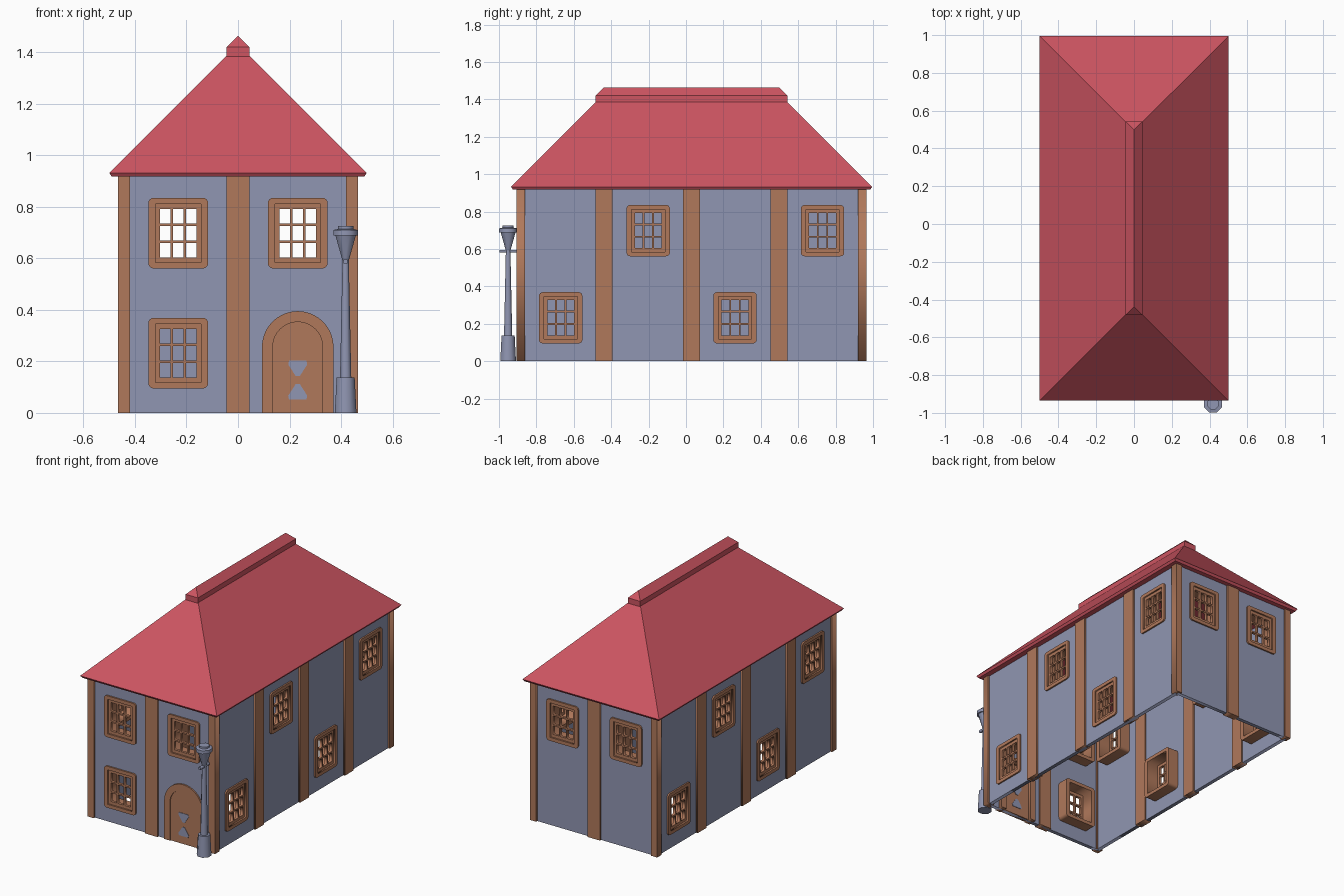
import bpy, bmesh
from math import sin, cos, pi, radians
from mathutils import Matrix, Vector

if "Cube" in bpy.data.objects:
    bpy.data.objects.remove(bpy.data.objects["Cube"])


def material(name, rgb):
    m = bpy.data.materials.new(name)
    m.use_nodes = True
    m.diffuse_color = (*rgb, 1)
    m.node_tree.nodes["Principled BSDF"].inputs["Base Color"].default_value = (*rgb, 1)
    return m


ROOF = material("roof red", (0.61, 0.09, 0.12))
WALL = material("blue grey plaster", (0.28, 0.305, 0.445))
WOOD = material("warm brown wood", (0.435, 0.19, 0.105))

MID_Y = 0.03                # house centre along y
HALF_X, HALF_Y = 0.454, 0.924
EAVE = 0.917
RELIEF = 0.012              # how far posts stand out from the walls


def finish(bm, name, mat):
    bmesh.ops.remove_doubles(bm, verts=bm.verts, dist=1e-5)
    bmesh.ops.recalc_face_normals(bm, faces=bm.faces)
    mesh = bpy.data.meshes.new(name)
    bm.to_mesh(mesh)
    bm.free()
    mesh.materials.clear()
    mesh.materials.append(mat)
    ob = bpy.data.objects.new(name, mesh)
    bpy.context.collection.objects.link(ob)
    return ob


# Outlines in wall coordinates: u along the wall, z up
def rect(u, z, w, h):
    return [(u + a * w / 2, z + b * h / 2) for a, b in ((-1, -1), (1, -1), (1, 1), (-1, 1))]


def rounded(u, z, w, h, r, n=4):
    pts = []
    for k, (a, b) in enumerate(((1, 1), (-1, 1), (-1, -1), (1, -1))):
        for i in range(n + 1):
            t = (k + i / n) * pi / 2
            pts.append((u + a * (w / 2 - r) + r * cos(t), z + b * (h / 2 - r) + r * sin(t)))
    return pts


def arch(u, spring, r, n=20):
    top = [(u + r * cos(pi * i / n), spring + r * sin(pi * i / n)) for i in range(n + 1)]
    return [(u + r, 0)] + top + [(u - r, 0)]


def panel(name, loops, front, back, mat, place):
    """Filled outline with holes, extruded from depth front to back behind the wall face."""
    curve = bpy.data.curves.new(name, "CURVE")
    curve.dimensions = "2D"
    curve.fill_mode = "BOTH"
    curve.extrude = (back - front) / 2
    for pts in loops:
        s = curve.splines.new("POLY")
        s.points.add(len(pts) - 1)
        for p, (u, z) in zip(s.points, pts):
            p.co = (u, z, 0, 1)
        s.use_cyclic_u = True
    tmp = bpy.data.objects.new(name, curve)
    bpy.context.collection.objects.link(tmp)
    bpy.context.view_layer.update()
    mesh = bpy.data.meshes.new_from_object(tmp.evaluated_get(bpy.context.evaluated_depsgraph_get()))
    bm = bmesh.new()
    bm.from_mesh(mesh)
    bpy.data.objects.remove(tmp)
    bpy.data.curves.remove(curve)
    bpy.data.meshes.remove(mesh)
    bm.transform(place @ Matrix.Translation((0, (front + back) / 2, 0)) @ Matrix.Rotation(pi / 2, 4, "X"))
    return finish(bm, name, mat)


WIN_W, WIN_H = 0.178, 0.228


def window(side, u, z, place):
    hole = rect(u, z, WIN_W, WIN_H)
    panel(side + "_window_frame", [rounded(u, z, 0.232, 0.274, 0.02), hole], -0.01, 0.1, WOOD, place)
    # Sash with nine panes left open
    panes = [rect(u + i * 0.051, z + j * 0.066, 0.041, 0.056) for i in (-1, 0, 1) for j in (-1, 0, 1)]
    panel(side + "_window_sash", [hole] + panes, 0.0, 0.018, WOOD, place)


def wall(side, turn, half, dist, windows, posts):
    place = Matrix.Translation((0, MID_Y, 0)) @ Matrix.Rotation(turn, 4, "Z") @ Matrix.Translation((0, -dist, 0))
    holes = [rect(u, z, WIN_W + 0.01, WIN_H + 0.01) for u, z in windows]
    panel(side + "_wall", [rect(0, EAVE / 2, 2 * half - 0.03, EAVE)] + holes, 0, 0.025, WALL, place)
    for u, z in windows:
        window(side, u, z, place)
    for u in posts:
        panel(side + "_post", [rect(u, EAVE / 2, 0.091, EAVE)], -RELIEF, 0.036, WOOD, place)
    return place


# Four walls with timber posts and windows
LOW, HIGH = 0.232, 0.698
U = 0.232
side_windows = [(-0.70, LOW), (-U, HIGH), (U, LOW), (0.70, HIGH)]
side_posts = (-0.468, 0, 0.468)
front = wall("front", 0, HALF_X, HALF_Y, [(-U, LOW), (-U, HIGH), (U, HIGH)], (0,))
wall("back", pi, HALF_X, HALF_Y, [(-U, HIGH), (U, HIGH)], (0,))
wall("left", pi / 2, HALF_Y, HALF_X, side_windows, side_posts)
wall("right", -pi / 2, HALF_Y, HALF_X, side_windows, side_posts)

# Corner posts
for sx in (-1, 1):
    for sy in (-1, 1):
        at = Matrix.Translation((sx * (HALF_X - 0.011), MID_Y + sy * (HALF_Y - 0.011), 0))
        panel("corner_post", [rect(0, EAVE / 2, 0.046, EAVE)], -0.023, 0.023, WOOD, at)

# Arched door: surround, leaf and two inlays
SPRING = 0.256
panel("door_surround", [arch(U, SPRING, 0.139) + arch(U, SPRING, 0.097)[::-1]], -0.01, 0.05, WOOD, front)
panel("door_leaf", [arch(U, SPRING, 0.098)], -0.004, 0.032, WOOD, front)
half_inlay = [(0.008, 0.0), (0.037, 0.045), (0.034, 0.06)]
for z0, flip in ((0.143, 1), (0.112, -1)):
    right = [(U + a, z0 + flip * b) for a, b in half_inlay]
    left = [(U - a, z0 + flip * b) for a, b in reversed(half_inlay)]
    panel("door_inlay", [right + left], -0.007, -0.003, WALL, front)
    panel("door_inlay_inside", [right + left], 0.031, 0.035, WALL, front)


# Lofted shapes
def loft(name, rings, mat):
    bm = bmesh.new()
    rows = [[bm.verts.new(p) for p in ring] for ring in rings]
    n = len(rows[0])
    for a, b in zip(rows, rows[1:]):
        for i in range(n):
            j = (i + 1) % n
            bm.faces.new((a[i], a[j], b[j], b[i]))
    bm.faces.new(rows[0][::-1])
    if (rings[-1][0] - rings[-1][1]).length > 1e-4:
        bm.faces.new(rows[-1])
    return finish(bm, name, mat)


def box_ring(hx, hy, z):
    return [Vector((x * hx, MID_Y + y * hy, z)) for x, y in ((1, -1), (1, 1), (-1, 1), (-1, -1))][::-1]


def octagon(r, z):
    r /= cos(pi / 8)
    return [Vector((0.418 + r * cos((i + 0.5) * pi / 4), -0.951 + r * sin((i + 0.5) * pi / 4), z))
            for i in range(8)]


# Hipped roof and ridge cap
loft("roof", [box_ring(0.49, 0.955, EAVE), box_ring(0.5, 0.965, 0.932), box_ring(0.045, 0.51, 1.387)], ROOF)
cap = [box_ring(0.045, 0.513, 1.38), box_ring(0.045, 0.513, 1.42)]
bm = bmesh.new()
low, high = [[bm.verts.new(p) for p in ring] for ring in cap]
tip_f, tip_b = [bm.verts.new((0, MID_Y + s * 0.468, 1.464)) for s in (-1, 1)]
for i in range(4):
    bm.faces.new((low[i], low[i - 1], high[i - 1], high[i]))
bm.faces.new(low)
fl, bl, br, fr = high
for f in ((fl, fr, tip_f), (br, bl, tip_b), (fl, bl, tip_b, tip_f), (br, fr, tip_f, tip_b)):
    bm.faces.new(f)
finish(bm, "ridge_cap", ROOF)

# Street lamp
lamp_parts = {
    "lamp_base": [(0.042, 0), (0.035, 0.137)],
    "lamp_pole": [(0.022, 0.13), (0.012, 0.6)],
    "lamp_lantern": [(0.012, 0.59), (0.04, 0.69)],
    "lamp_cap": [(0.048, 0.688), (0.048, 0.71), (0.03, 0.714), (0.03, 0.726)],
}
for name, profile in lamp_parts.items():
    ob = loft(name, [octagon(r, z) for r, z in profile], WALL)
    bpy.ops.object.select_all(action="DESELECT")
    ob.select_set(True)
    bpy.context.view_layer.objects.active = ob
    bpy.ops.object.shade_smooth_by_angle(angle=radians(50))
panel("lamp_crossbar", [rect(0.418, 0.588, 0.016, 0.014)], -0.998, -0.904, WALL, Matrix.Identity(4))
